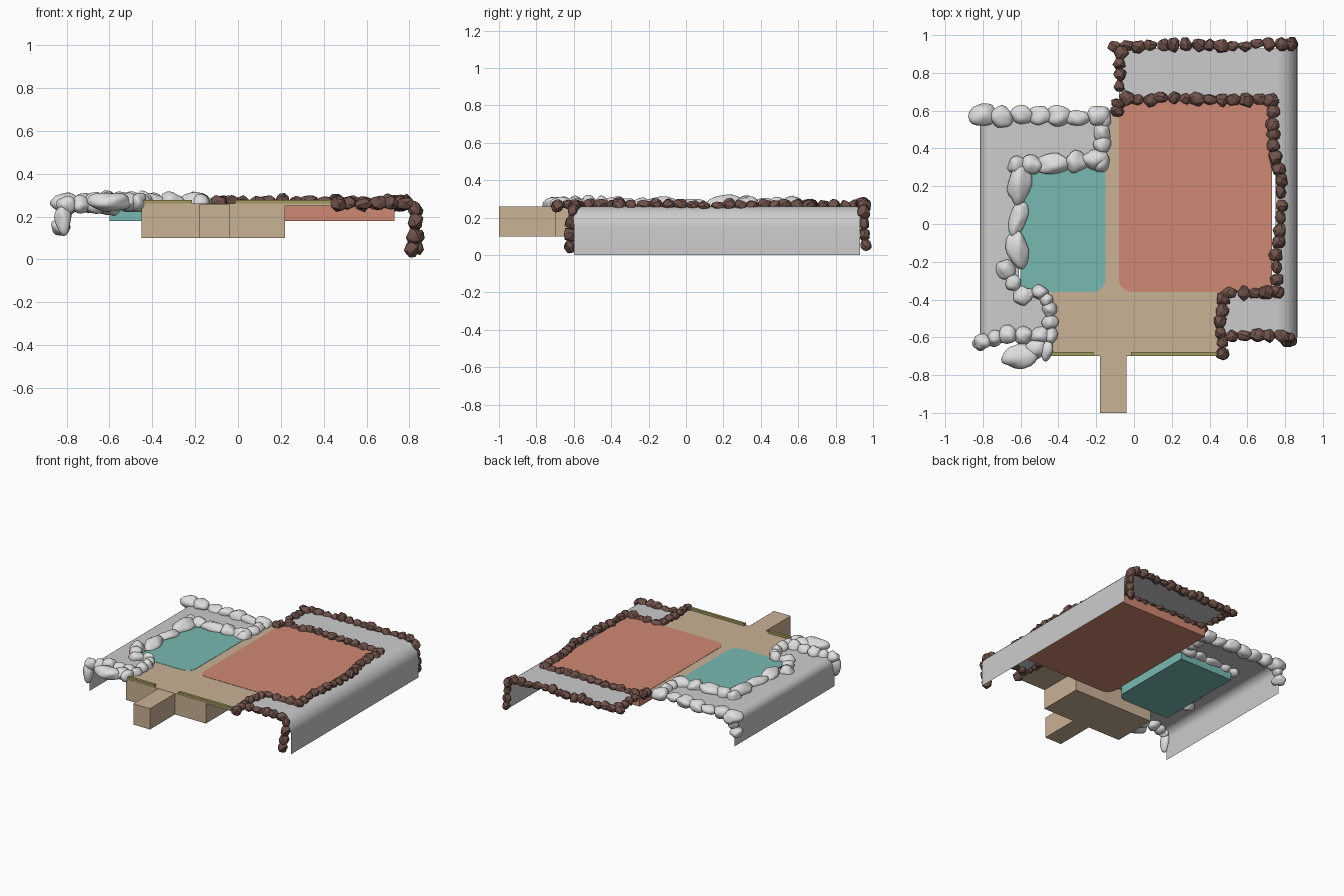
import bpy, bmesh, math, random
from mathutils import Vector, Matrix, noise

if "Cube" in bpy.data.objects:
    bpy.data.objects.remove(bpy.data.objects["Cube"])

random.seed(4)


def srgb(r, g, b):
    return [((c / 255 + 0.055) / 1.055) ** 2.4 for c in (r, g, b)] + [1]


def mat(name, *rgb):
    m = bpy.data.materials.new(name)
    m.diffuse_color = srgb(*rgb)
    m.use_nodes = True
    m.node_tree.nodes["Principled BSDF"].inputs["Base Color"].default_value = m.diffuse_color
    return m


GREY = mat("light grey", 204, 204, 204)
WHITE = mat("pale stone", 222, 222, 222)
BROWN = mat("brown rock", 112, 82, 74)
RED = mat("coral floor", 208, 136, 115)
TEAL = mat("teal floor", 120, 185, 178)
TAN = mat("tan deck", 202, 178, 150)
YELLOW = mat("olive yellow", 165, 155, 95)


def finish(name, bm, m, angle=None, recalc=True):
    if recalc:
        bmesh.ops.recalc_face_normals(bm, faces=bm.faces)
    me = bpy.data.meshes.new(name)
    bm.to_mesh(me)
    bm.free()
    me.materials.append(m)
    ob = bpy.data.objects.new(name, me)
    bpy.context.collection.objects.link(ob)
    if angle:
        bpy.context.view_layer.objects.active = ob
        ob.select_set(True)
        bpy.ops.object.shade_smooth_by_angle(angle=math.radians(angle))
        ob.select_set(False)
    return ob


def prism(name, outline, z0, z1, m):
    """Extrude a plan outline between two heights."""
    bm = bmesh.new()
    f = bm.faces.new([bm.verts.new((x, y, z0)) for x, y in outline])
    ext = bmesh.ops.extrude_face_region(bm, geom=[f])["geom"]
    for v in ext:
        if isinstance(v, bmesh.types.BMVert):
            v.co.z = z1
    return finish(name, bm, m)


def box_outline(x0, x1, y0, y1):
    return [(x0, y0), (x1, y0), (x1, y1), (x0, y1)]


def rounded(cx, cy, r, a0, n=6):
    return [(cx + r * math.cos(math.radians(a0 + 90 * i / n)),
             cy + r * math.sin(math.radians(a0 + 90 * i / n))) for i in range(n + 1)]


def shell(name, side, pieces, edge, arc_r, top, bottom):
    """Thin ledge curving down at its outer edge; pieces are (inner x, y0, y1)."""
    cx = edge - arc_r
    arc = [(cx + arc_r * math.sin(math.pi / 2 * i / 8),
            top - arc_r + arc_r * math.cos(math.pi / 2 * i / 8)) for i in range(9)]
    bm = bmesh.new()
    for inner, y0, y1 in pieces:
        prof = ([(inner, top)] if inner < cx - 0.001 else []) + arc + [(edge, bottom)]
        rows = [[bm.verts.new((side * x, y, z)) for x, z in prof] for y in (y0, y1)]
        for i in range(len(prof) - 1):
            q = [rows[0][i], rows[0][i + 1], rows[1][i + 1], rows[1][i]]
            bm.faces.new(q if side > 0 else q[::-1])
    bmesh.ops.remove_doubles(bm, verts=bm.verts, dist=0.0005)
    return finish(name, bm, GREY, 40, recalc=False)


def add_rock(bm, pos, tangent, size, smooth):
    rot = Vector(tangent).to_track_quat('X', 'Z').to_matrix().to_4x4()
    wob = Matrix.Rotation(random.uniform(-.35, .35), 4, random.choice("XYZ"))
    M = Matrix.Translation(pos) @ rot @ wob @ Matrix.Diagonal((*size, 1))
    if smooth:
        seed = Vector([random.uniform(-50, 50) for _ in range(3)])
        vs = bmesh.ops.create_icosphere(bm, subdivisions=3, radius=1)["verts"]
        for v in vs:
            v.co = M @ (v.co * (1.02 + 0.28 * noise.noise(v.co * 1.1 + seed)))
    else:
        vs = []
        for i in range(26):
            t = math.acos(1 - 2 * (i + .5) / 26)
            p = i * 2.39996 + random.uniform(-.4, .4)
            c = Vector((math.sin(t) * math.cos(p), math.sin(t) * math.sin(p), math.cos(t)))
            vs.append(bm.verts.new(M @ (c * random.uniform(.88, 1.12))))
        res = bmesh.ops.convex_hull(bm, input=vs)
        junk = [g for g in res["geom_interior"] if isinstance(g, bmesh.types.BMVert)]
        bmesh.ops.delete(bm, geom=junk, context='VERTS')


def rock_row(name, path, step, width, height, smooth):
    """Scatter overlapping rocks along a polyline."""
    bm = bmesh.new()
    pts = [Vector(p if len(p) == 3 else (*p, 0.265)) for p in path]
    for a, b in zip(pts, pts[1:]):
        d = b - a
        n = max(1, round(d.length / step))
        for i in range(n):
            k = random.uniform(.8, 1.2)
            p = a + d * ((i + .5) / n)
            p += Vector([random.uniform(-.007, .007) for _ in range(3)])
            add_rock(bm, p, d, (d.length / n * .6 * random.uniform(.9, 1.2), width * k, height * k), smooth)
    return finish(name, bm, WHITE if smooth else BROWN, 60 if smooth else None)


# ledges
shell("right_ledge", 1, [(-.08, .65, .93), (.75, -.36, .65), (.46, -.6, -.36)], .865, .11, .26, 0)
shell("left_ledge", -1, [(.15, .33, .58), (.61, -.36, .33), (.44, -.62, -.36)], .815, .06, .26, .04)

# sunken floors with one rounded inner corner each
prism("coral_floor", rounded(-.01, -.29, .07, 180) + [(.73, -.36), (.73, .67), (-.08, .67)], .18, .262, RED)
prism("teal_floor", [(-.6, .33), (-.6, -.36)] + rounded(-.22, -.29, .07, 270) + [(-.15, .33)], .18, .262, TEAL)

# deck: thick front body, entry stub, thin top plate and divider
prism("deck_body", [(-.45, -.7), (-.18, -.7), (-.18, -1), (-.04, -1), (-.04, -.7), (.22, -.7),
                    (.22, -.36), (-.45, -.36)], .1, .258, TAN)
prism("deck_top", [(-.45, -.7), (.46, -.7), (.46, -.35), (.0, -.28), (-.07, -.2), (-.07, .6),
                   (-.16, .6), (-.16, -.2), (-.23, -.28), (-.45, -.35)], .25, .26, TAN)

# low rails on the front edge
for i, (x0, x1) in enumerate([(-.45, -.215), (-.015, .45)]):
    prism(f"front_rail_{i}", box_outline(x0, x1, -.698, -.677), .259, .277, YELLOW)

# brown rock borders
for name, path in {
    "back_rocks": [(-.13, .94), (.81, .95), (.835, .955, .2), (.84, .955, .02)],
    "back_side_rocks": [(-.075, .94), (-.075, .7)],
    "floor_back_rocks": [(-.1, .57), (-.07, .66), (.3, .67), (.76, .655)],
    "floor_side_rocks": [(.735, .68), (.74, .38), (.78, .2), (.78, .0), (.745, -.2), (.76, -.38)],
    "notch_rocks": [(.8, -.36), (.48, -.365), (.455, -.55), (.47, -.72)],
    "front_rocks": [(.48, -.59), (.82, -.6), (.83, -.61, .2), (.8, -.62, .01)],
}.items():
    rock_row(name, path, .062, .034, .031, False)

# pale stone borders
for name, path, step, w in [
    ("pale_back_stones", [(-.85, .575), (-.14, .565)], .105, .052),
    ("pale_corner_stones", [(-.81, .575, .25), (-.82, .575, .12)], .08, .042),
    ("pale_back_side_stones", [(-.165, .6), (-.17, .3)], .075, .043),
    ("teal_back_stones", [(-.16, .35), (-.36, .33), (-.5, .32), (-.66, .32)], .1, .046),
    ("teal_side_stones", [(-.615, .32), (-.61, .12), (-.615, -.22)], .15, .05),
    ("teal_front_stones", [(-.71, -.2), (-.66, -.28), (-.57, -.41)], .08, .045),
    ("pale_notch_stones", [(-.6, -.36), (-.46, -.37), (-.445, -.55), (-.46, -.7)], .07, .035),
    ("pale_front_stones", [(-.81, -.64, .12), (-.83, -.63, .25), (-.7, -.59), (-.46, -.6)], .09, .04),
]:
    rock_row(name, path, step, w, .04, True)
bm = bmesh.new()
add_rock(bm, (-.6, -.7, .27), (1, 0, 0), (.095, .06, .045), True)
add_rock(bm, (-.52, -.66, .27), (1, .5, 0), (.06, .05, .04), True)
finish("large_front_stones", bm, WHITE, 60)
